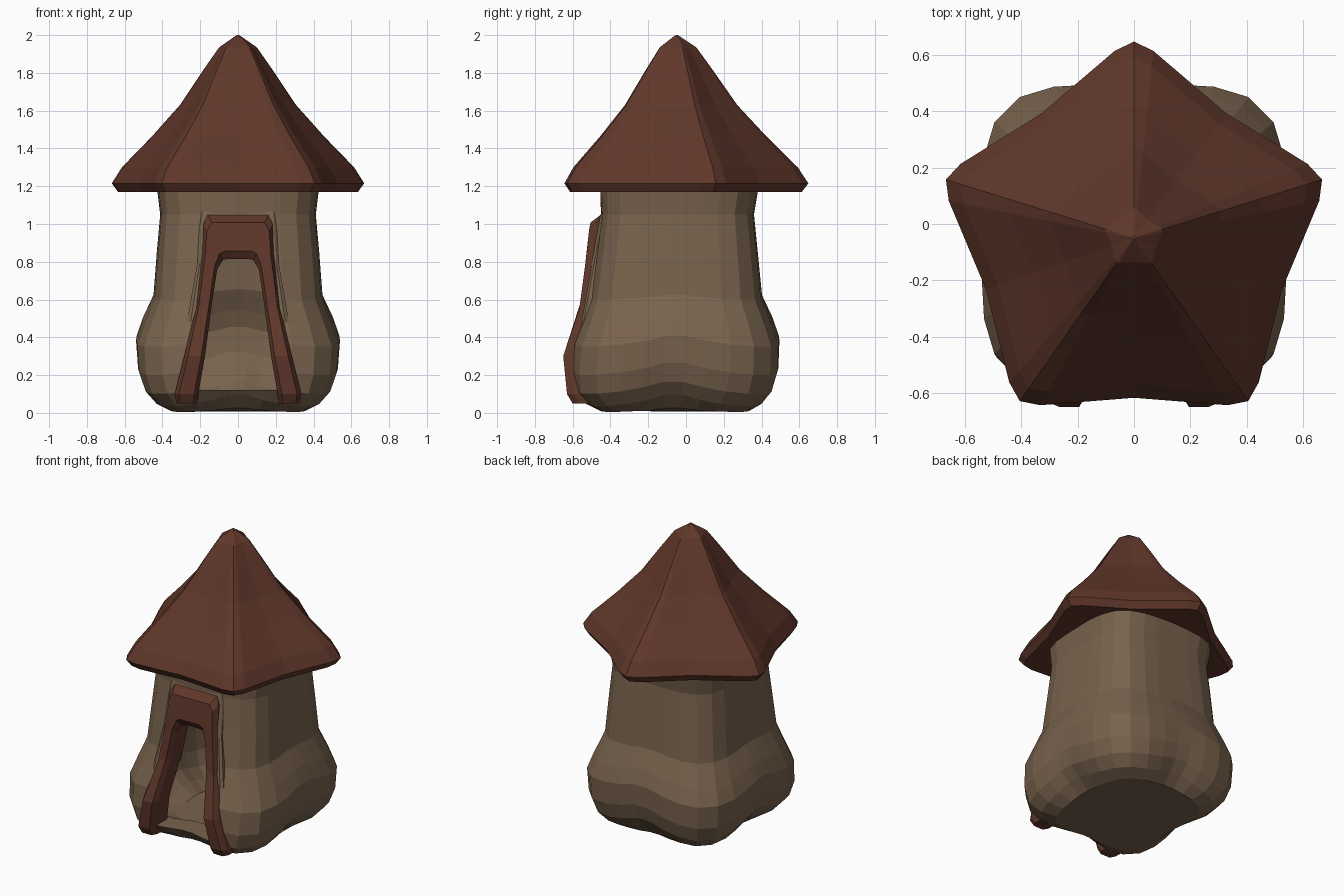
import bpy, math
from mathutils import Vector

if "Cube" in bpy.data.objects:
    bpy.data.objects.remove(bpy.data.objects["Cube"])


def material(name, rgb):
    m = bpy.data.materials.new(name)
    m.diffuse_color = (*rgb, 1)
    m.use_nodes = True
    m.node_tree.nodes["Principled BSDF"].inputs["Base Color"].default_value = m.diffuse_color
    return m


CLAY = material("clay", (0.19, 0.125, 0.075))
WOOD = material("red_wood", (0.115, 0.038, 0.023))


def loft(name, rings, mat=None):
    """Skin equal-length point rings and cap both ends."""
    n = len(rings[0])
    verts = [tuple(p) for r in rings for p in r]
    faces = [list(range(n))[::-1], list(range(len(verts) - n, len(verts)))]
    for k in range(len(rings) - 1):
        for i in range(n):
            j = (i + 1) % n
            faces.append([k * n + i, k * n + j, (k + 1) * n + j, (k + 1) * n + i])
    me = bpy.data.meshes.new(name)
    me.from_pydata(verts, [], faces)
    import bmesh
    bm = bmesh.new()
    bm.from_mesh(me)
    bmesh.ops.recalc_face_normals(bm, faces=bm.faces)
    bm.to_mesh(me)
    bm.free()
    ob = bpy.data.objects.new(name, me)
    bpy.context.collection.objects.link(ob)
    if mat:
        me.materials.append(mat)
    return ob


def lerp_table(table, z):
    for (z0, a), (z1, b) in zip(table, table[1:]):
        if z <= z1:
            return a + (b - a) * (z - z0) / (z1 - z0)
    return table[-1][1]


# Body: rounded-square rings (z, half width, front y, back y, arch of side middles)
BODY = [(0.005, .36, -.46, .34, .025), (0.035, .44, -.54, .41, .075), (0.10, .50, -.60, .465, .08),
        (0.20, .535, -.615, .495, .08), (0.35, .545, -.60, .50, .07), (0.45, .51, -.56, .465, .07),
        (0.60, .45, -.51, .405, .03), (0.85, .43, -.475, .38, 0), (1.05, .412, -.45, .36, 0),
        (1.20, .43, -.455, .385, 0)]


def body_rings(t):
    rings = []
    for z, hx, yf, yb, arch in BODY:
        hx, hy, cy = hx - t, (yb - yf) / 2 - t, (yb + yf) / 2
        ring = []
        for i in range(32):
            a = math.tau * (i + .5) / 32
            c, s = math.cos(a), math.sin(a)
            r = (abs(c) ** 4 + abs(s) ** 4) ** -.25
            mid = 1 - abs(math.sin(2 * a))
            zz = z + arch * mid
            r *= 1 - .25 * arch * mid
            ring.append((hx * r * c, cy + hy * r * s, zz * (1 - t) + t * 1.0 if t else zz))
        rings.append(ring)
    return rings


body = loft("hut_body", body_rings(0), CLAY)
cavity = loft("cavity_cutter", [[(x, y, min(z, 1.14)) for x, y, z in r] for r in body_rings(.08)[:-1]], CLAY)

# Doorway opening cutter
half = [(.22, .12), (.185, .3), (.145, .6), (.12, .76), (.085, .83)]
outline = half + [(-x, z) for x, z in reversed(half)]
door = loft("door_cutter", [[(x, y, z) for x, z in outline] for y in (-.9, -.3)], CLAY)

for cutter in (cavity, door):
    m = body.modifiers.new("cut", 'BOOLEAN')
    m.operation, m.solver, m.object = 'DIFFERENCE', 'EXACT', cutter
    cutter.hide_render = True
    cutter.hide_set(True)

# Door frame: front depth follows the wall
FRONT = [(.05, -.60), (.1, -.63), (.3, -.65), (.55, -.565), (.85, -.525), (1.0, -.51), (1.05, -.485), (1.12, -.47)]


def frame(name, sections, dy, mat, bev=.035):
    """Sweep a chamfered bar through (outer, inner) points, mirrored in x."""
    full = sections + [((-o[0], o[1]), (-i[0], i[1])) for o, i in reversed(sections)]
    rings = []
    for o, i in full:
        o, i = Vector(o), Vector(i)
        ring = []
        for f, d in ((0, .16), (0, bev), (.18, 0), (.82, 0), (1, bev), (1, .16)):
            p = o.lerp(i, f)
            ring.append((p.x, lerp_table(FRONT, p.y) + dy + d, p.y))
        rings.append(ring)
    return loft(name, rings, mat)


frame("door_frame", [((.325, .05), (.215, .05)), ((.335, .1), (.21, .1)), ((.285, .3), (.175, .3)),
                     ((.225, .55), (.138, .58)), ((.188, .85), (.11, .76)), ((.183, 1.0), (.08, .81)),
                     ((.16, 1.05), (.05, .815))], 0, WOOD)
# Raised wall panel behind the frame
frame("door_surround", [((.27, .48), (.16, .5)), ((.215, .8), (.15, .75)), ((.2, 1.1), (.13, .92))],
      .035, CLAY, .012)

# Roof: five-sided plan with blunted corners, scaled along a flared profile
CORNERS = [Vector(c) for c in ((0, .655), (-.675, .16), (-.41, -.635), (.41, -.635), (.675, .16))]
centre = Vector((0, -.05))
plan = []
for k, c in enumerate(CORNERS):
    prev, nxt = CORNERS[k - 1], CORNERS[(k + 1) % 5]
    for p, s in ((c.lerp(prev, .1), 1.015), (c, .99), (c.lerp(nxt, .1), 1.015), (c.lerp(nxt, .5), .97)):
        plan.append((p - centre) * s)
profile = [(.3, 1.19), (.95, 1.17), (1, 1.215), (.92, 1.30), (.68, 1.465), (.46, 1.63), (.28, 1.81), (.15, 1.935), (.01, 2.0)]
loft("roof", [[(centre.x + p.x * s, centre.y + p.y * s, z) for p in plan] for s, z in profile], WOOD)
